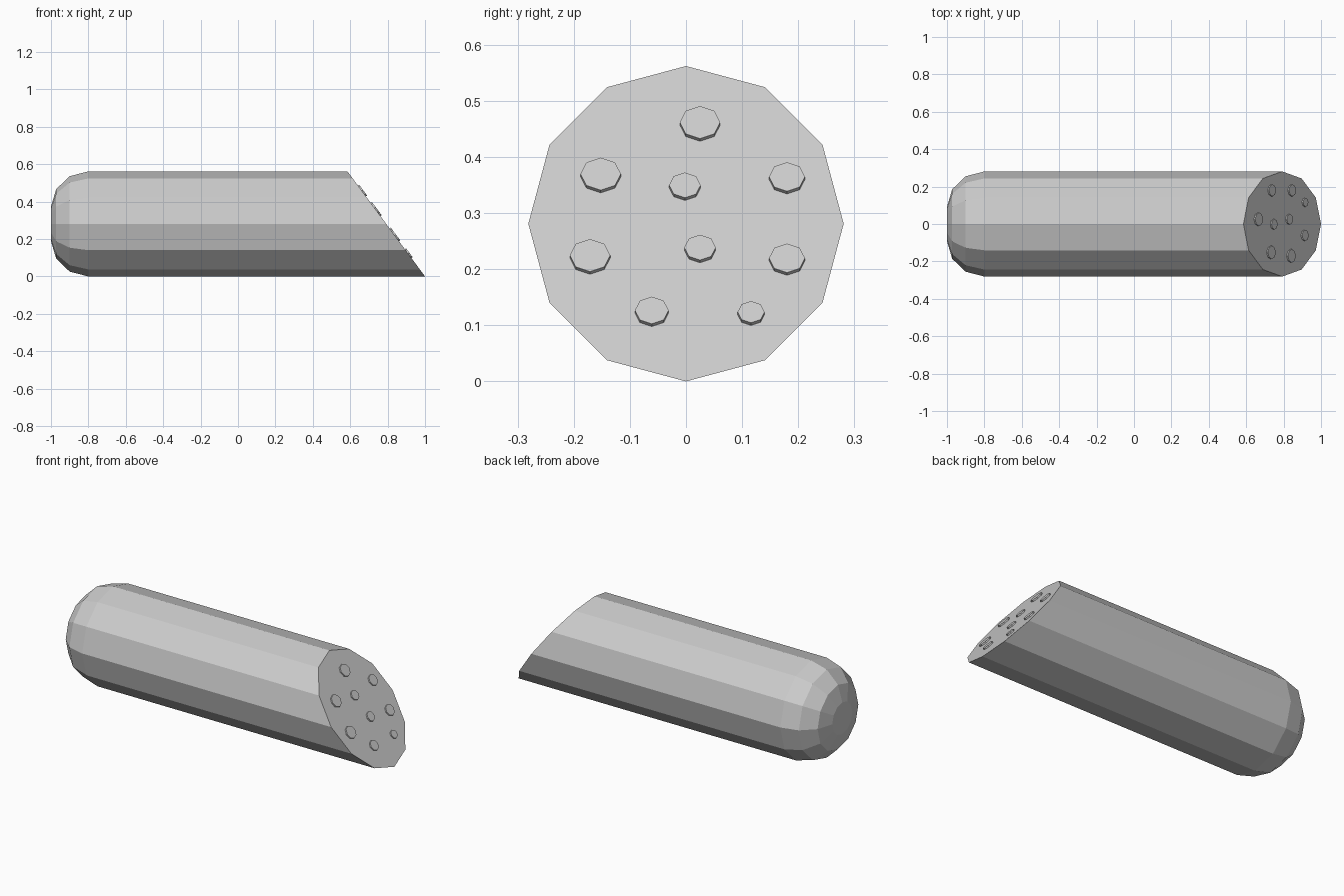
import bpy
import bmesh
from math import cos, sin, pi
from mathutils import Vector, Matrix

if "Cube" in bpy.data.objects:
    bpy.data.objects.remove(bpy.data.objects["Cube"], do_unlink=True)

SIDES = 12
RADIUS = 0.281
TOP_X = 0.585          # where the slanted cut meets the top of the rod

grey = bpy.data.materials.new("light_grey")
grey.use_nodes = True
colour = (0.6, 0.6, 0.6, 1)
grey.diffuse_color = colour
grey.node_tree.nodes["Principled BSDF"].inputs["Base Color"].default_value = colour


def cut_x(z):
    """Position of the slanted face at a given height."""
    return 1 - (1 - TOP_X) * z / (2 * RADIUS)


def finish(name, bm):
    bmesh.ops.recalc_face_normals(bm, faces=bm.faces)
    mesh = bpy.data.meshes.new(name)
    bm.to_mesh(mesh)
    bm.free()
    mesh.materials.append(grey)
    obj = bpy.data.objects.new(name, mesh)
    bpy.context.collection.objects.link(obj)
    return obj


# Rod: rounded back end, long facets, slanted front end
bm = bmesh.new()
profile = [(-1, 0.092), (-0.972, 0.186), (-0.9, 0.255), (-0.8, RADIUS), (None, RADIUS)]
rings = []
for x, r in profile:
    ring = []
    for i in range(SIDES):
        a = 2 * pi * i / SIDES
        z = RADIUS + r * sin(a)
        ring.append(bm.verts.new((cut_x(z) if x is None else x, r * cos(a), z)))
    rings.append(ring)
for a, b in zip(rings, rings[1:]):
    for i in range(SIDES):
        j = (i + 1) % SIDES
        bm.faces.new((a[i], a[j], b[j], b[i]))
bm.faces.new(rings[0])
bm.faces.new(rings[-1])
finish("rod", bm)

# Raised eight-sided studs on the slanted face: y, z, radius
studs = [
    (0.025, 0.457, 0.036), (-0.152, 0.365, 0.036), (-0.002, 0.345, 0.028),
    (0.18, 0.36, 0.032), (-0.171, 0.22, 0.036), (0.025, 0.234, 0.028),
    (0.18, 0.215, 0.032), (-0.061, 0.122, 0.03), (0.116, 0.119, 0.024),
]
normal = Vector((2 * RADIUS, 0, 1 - TOP_X)).normalized()
tilt = normal.to_track_quat('Z', 'Y').to_matrix().to_4x4()
HEIGHT = 0.008
for n, (y, z, r) in enumerate(studs, 1):
    bm = bmesh.new()
    bmesh.ops.create_cone(bm, cap_ends=True, segments=8, radius1=r, radius2=r,
                          depth=2 * HEIGHT,
                          matrix=Matrix.Translation((cut_x(z), y, z)) @ tilt)
    finish(f"stud_{n}", bm)
